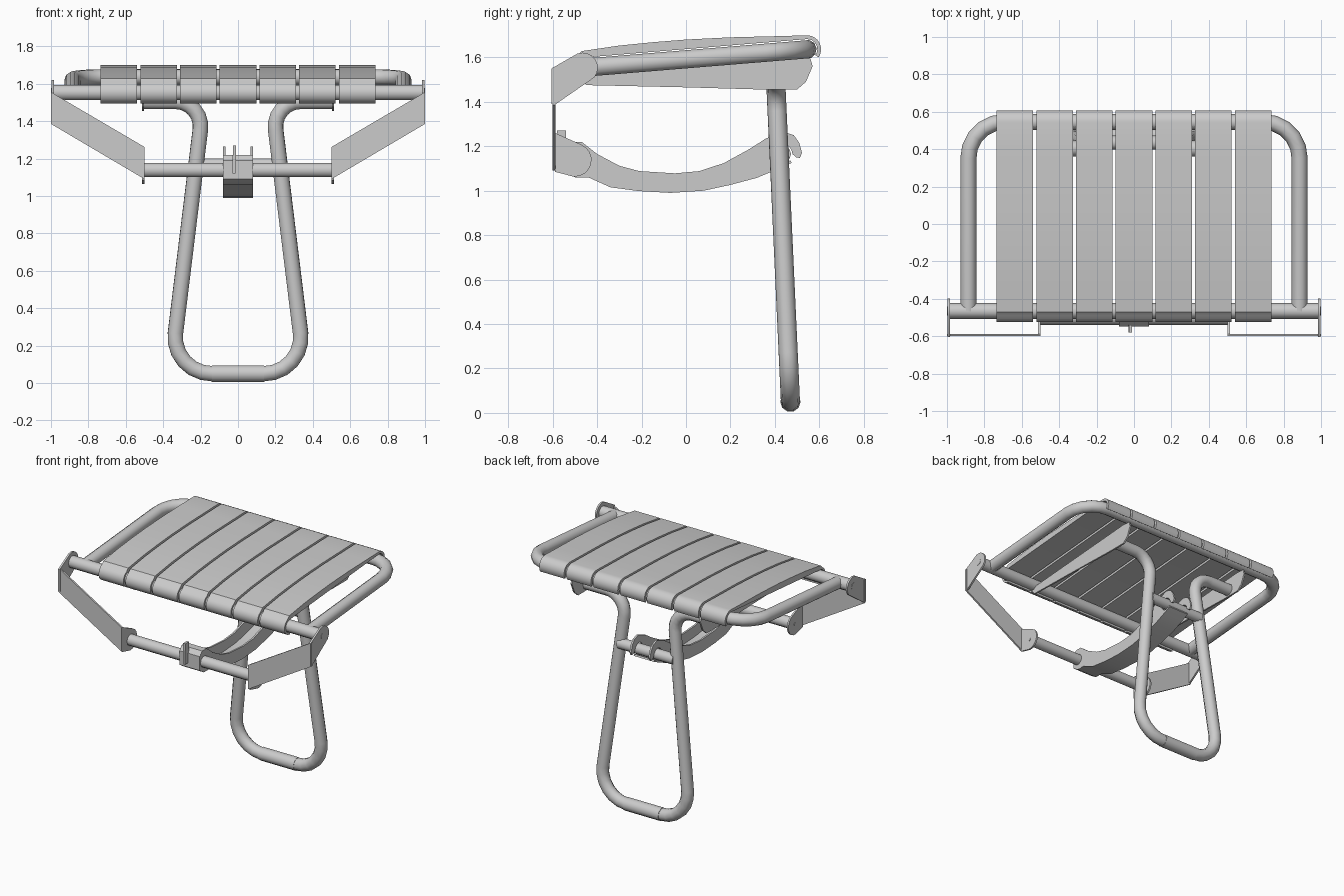
import bpy, bmesh
from math import sin, cos, radians
from mathutils import Vector

if "Cube" in bpy.data.objects:
    bpy.data.objects.remove(bpy.data.objects["Cube"])


def smooth(ob, angle=35):
    bpy.ops.object.select_all(action='DESELECT')
    ob.select_set(True)
    bpy.context.view_layer.objects.active = ob
    bpy.ops.object.shade_smooth_by_angle(angle=radians(angle))
    return ob


def fillet(points, tangents, n=5):
    """Round the inner corners of a path with circular arcs."""
    pts = [Vector(p) for p in points]
    out = [pts[0]]
    for a, b, c, t in zip(pts, pts[1:], pts[2:], tangents):
        u, v = (a - b).normalized(), (c - b).normalized()
        w = sin(u.angle(v) / 2)
        p, q = b + u * t, b + v * t
        for i in range(n + 1):
            s = i / n
            k0, k1, k2 = (1 - s) ** 2, 2 * s * (1 - s) * w, s * s
            out.append((p * k0 + b * k1 + q * k2) / (k0 + k1 + k2))
    return out + [pts[-1]]


def tube(name, points, r):
    cu = bpy.data.curves.new(name, 'CURVE')
    cu.dimensions = '3D'
    cu.bevel_depth, cu.bevel_resolution, cu.use_fill_caps = r, 3, True
    sp = cu.splines.new('POLY')
    sp.points.add(len(points) - 1)
    for sp_pt, p in zip(sp.points, points):
        sp_pt.co = (*p, 1)
    ob = bpy.data.objects.new(name, cu)
    bpy.context.collection.objects.link(ob)
    bpy.ops.object.select_all(action='DESELECT')
    ob.select_set(True)
    bpy.context.view_layer.objects.active = ob
    bpy.ops.object.convert(target='MESH')
    return smooth(bpy.context.view_layer.objects.active, 50)


def prism(name, outline, lo, hi, axis='x'):
    """Extrude a (y,z) outline along x, or an (x,z) outline along y."""
    bm = bmesh.new()

    def ring(d):
        return [bm.verts.new((d, a, b) if axis == 'x' else (a, d, b)) for a, b in outline]
    r0, r1 = ring(lo), ring(hi)
    bm.faces.new(r0)
    bm.faces.new(r1[::-1])
    n = len(outline)
    for i in range(n):
        j = (i + 1) % n
        bm.faces.new((r0[i], r1[i], r1[j], r0[j]))
    bmesh.ops.recalc_face_normals(bm, faces=bm.faces)
    me = bpy.data.meshes.new(name)
    bm.to_mesh(me)
    bm.free()
    ob = bpy.data.objects.new(name, me)
    bpy.context.collection.objects.link(ob)
    return smooth(ob)


def arc(cy, cz, r, a0, a1, n=8):
    return [(cy + r * cos(radians(a0 + (a1 - a0) * i / n)),
             cz + r * sin(radians(a0 + (a1 - a0) * i / n))) for i in range(n + 1)]


def strip(path, t):
    """Closed outline of a bent sheet of thickness t on the left of a path."""
    ps = [Vector(p) for p in path]
    inner = []
    for i, p in enumerate(ps):
        d = (ps[min(i + 1, len(ps) - 1)] - ps[max(i - 1, 0)]).normalized()
        inner.append(p + Vector((-d.y, d.x)) * t)
    return [tuple(p) for p in ps + inner[::-1]]


R = 0.043
FRONT, BACK = (-0.465, 1.553), (0.545, 1.636)

# seat frame: front rail and U-shaped tube
tube("front_rail", [(-0.99, *FRONT), (0.99, *FRONT)], R)
tube("seat_frame", fillet([(-0.885, *FRONT), (-0.885, *BACK), (0.885, *BACK), (0.885, *FRONT)],
                          [0.19, 0.19]), R)

# seven slats, hooked over the front rail and the back tube
slat = (arc(*FRONT, 0.06, 270, 115) + [(-0.47, 1.628), (-0.3, 1.653), (-0.15, 1.668), (0, 1.68),
        (0.2, 1.69), (0.4, 1.695)] + arc(*BACK, 0.063, 90, -35)
        + arc(*BACK, 0.046, -35, 95) + arc(*FRONT, 0.046, 85, 270))
for i in range(-3, 4):
    prism(f"seat_slat_{i + 4}", slat, i * 0.2123 - 0.098, i * 0.2123 + 0.098)

# leg loop, leaning slightly back toward the foot
def leg(x, z):
    return (x, 0.47 - 0.046 * (z - 0.05), z)

tube("leg_loop", fillet([leg(-0.505, 1.505), leg(-0.183, 1.505), leg(-0.361, 0.05),
                         leg(0.361, 0.05), leg(0.183, 1.505), leg(0.505, 1.505)],
                        [0.15, 0.22, 0.22, 0.15], 6), R)
tube("foot_sleeve", [leg(-0.14, 0.05), leg(0.14, 0.05)], R + 0.003)
tube("leg_cross_tube", [(-0.22, 0.435, 1.165), (0.22, 0.435, 1.165)], 0.038)

# lower front rail
LOW = (-0.5, 1.138)
tube("lower_rail", [(-0.505, *LOW), (0.505, *LOW)], 0.04)

# parts mirrored left and right
bracket = [(-0.5, 1.55), (-0.45, 1.475), (0, 1.465), (0.35, 1.455), (0.5, 1.455), (0.54, 1.49),
           (0.57, 1.56), (0.56, 1.595), (0.5, 1.6), (-0.42, 1.53)]
upper_plate = [(-0.585, 1.39), (-0.605, 1.39), (-0.605, 1.55)] + arc(*FRONT, 0.068, 110, -40)
lower_tab = [(-0.59, 1.085), (-0.59, 1.26)] + arc(*LOW, 0.075, 70, -95)
link = [(1.0, 1.555), (1.0, 1.385), (0.5, 1.09), (0.5, 1.262)]
for s, side in ((-1, "left"), (1, "right")):
    def pair(a, b):
        return sorted((s * a, s * b))
    prism(f"seat_bracket_{side}", bracket, *pair(0.502, 0.514))
    prism(f"end_plate_{side}", upper_plate, *pair(0.985, 0.998))
    prism(f"lower_tab_{side}", lower_tab, *pair(0.5, 0.512))
    prism(f"side_link_{side}", [(s * x, z) for x, z in link], -0.6, -0.587, 'y')
    tube(f"pivot_pin_{side}", [(s * 0.98, *FRONT), (s * 1.0, *FRONT)], 0.024)
    tube(f"lower_pin_{side}", [(s * 0.5, *LOW), (s * 0.515, *LOW)], 0.012)

# curved channel arm: two side walls hooked on the cross tube, plus a web
bottom = [(-0.44, 1.06), (-0.34, 1.015), (-0.21, 0.998), (-0.07, 0.99), (0.08, 1.0),
          (0.2, 1.026), (0.32, 1.058), (0.42, 1.1), (0.475, 1.125)]
wall = ([(-0.47, 1.22), (-0.4, 1.165), (-0.3, 1.112), (-0.21, 1.088), (-0.05, 1.078),
         (0.06, 1.088), (0.17, 1.124), (0.285, 1.187), (0.36, 1.235), (0.44, 1.265),
         (0.485, 1.25), (0.51, 1.215), (0.522, 1.17), (0.512, 1.147), (0.495, 1.15)]
        + arc(0.435, 1.165, 0.044, 0, 315, 12) + bottom[::-1]
        + [(-0.5, 1.062), (-0.545, 1.09), (-0.545, 1.19), (-0.52, 1.22)])
for s, side in ((-1, "left"), (1, "right")):
    prism(f"arm_wall_{side}", wall, *sorted((s * 0.068, s * 0.081)))
web = [(-0.47, 1.22), (-0.52, 1.22), (-0.547, 1.19), (-0.547, 1.09), (-0.5, 1.06)] + bottom
prism("arm_web", strip(web, 0.013), -0.08, 0.08)

# release lever on the front of the arm
prism("release_lever", [(-0.03, 1.12), (-0.013, 1.12), (-0.01, 1.27), (-0.027, 1.27)],
      -0.58, -0.54, 'y')
